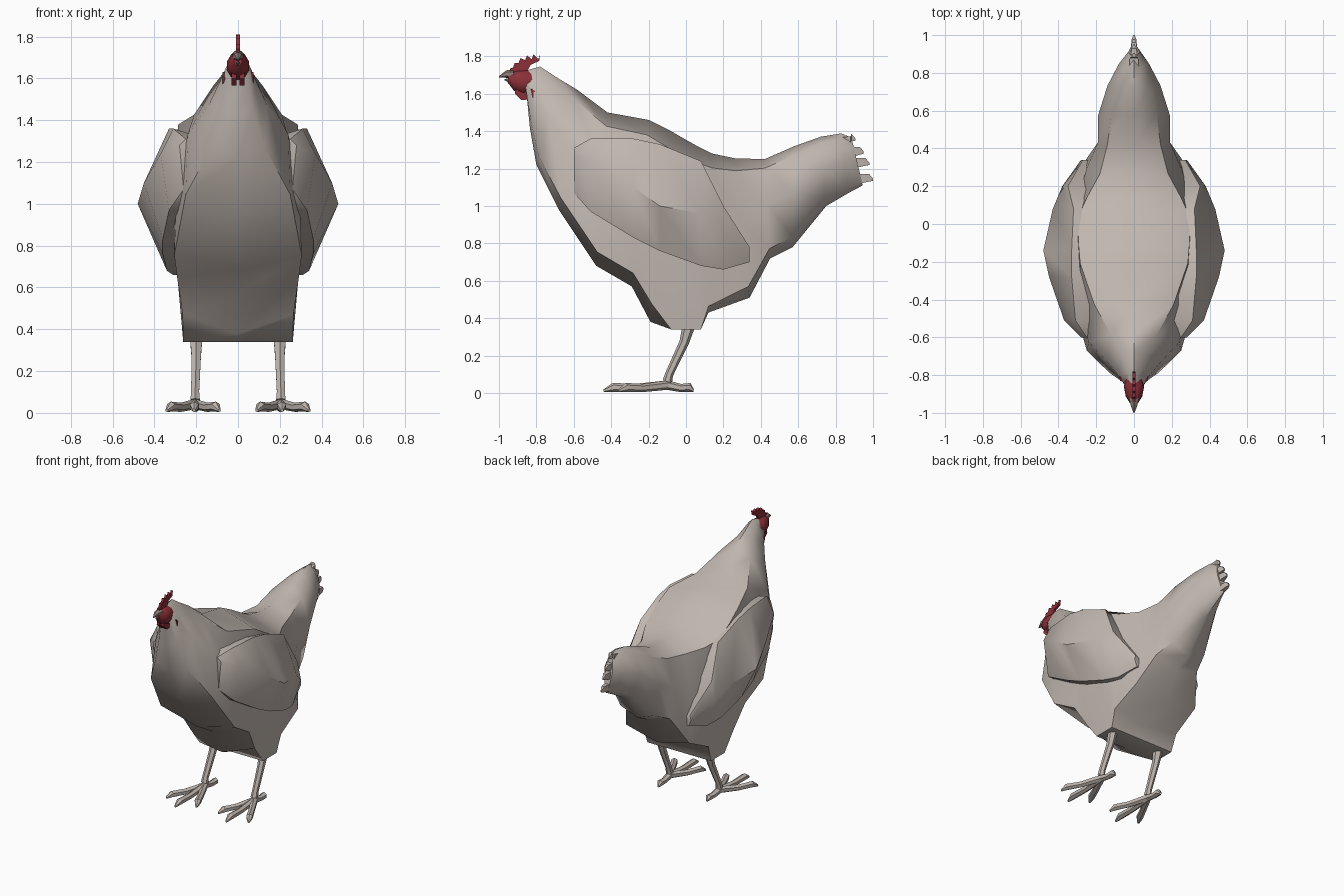
import bpy, bmesh, math
from mathutils import Vector

default_cube = bpy.data.objects.get("Cube")
if default_cube:
    bpy.data.objects.remove(default_cube, do_unlink=True)


def material(name, colour):
    mat = bpy.data.materials.new(name)
    mat.use_nodes = True
    mat.diffuse_color = (*colour, 1)
    mat.node_tree.nodes["Principled BSDF"].inputs["Base Color"].default_value = (*colour, 1)
    return mat


feather = material("warm grey feather", (0.53, 0.47, 0.43))
red = material("comb red", (0.26, 0.03, 0.04))
horn = material("beak horn", (0.3, 0.22, 0.2))


def finish(name, bm, mat, angle):
    """Turn a bmesh into a shaded object with one material."""
    bmesh.ops.recalc_face_normals(bm, faces=bm.faces)
    mesh = bpy.data.meshes.new(name)
    bm.to_mesh(mesh)
    bm.free()
    mesh.materials.append(mat)
    obj = bpy.data.objects.new(name, mesh)
    bpy.context.collection.objects.link(obj)
    bpy.ops.object.select_all(action="DESELECT")
    obj.select_set(True)
    bpy.context.view_layer.objects.active = obj
    bpy.ops.object.shade_smooth_by_angle(angle=math.radians(angle))


def loft(name, rings, mat, angle=32):
    """Skin a row of closed rings and cap both ends."""
    bm = bmesh.new()
    rows = [[bm.verts.new(p) for p in ring] for ring in rings]
    for a, b in zip(rows, rows[1:]):
        for i in range(len(a)):
            j = (i + 1) % len(a)
            bm.faces.new((a[i], a[j], b[j], b[i]))
    bm.faces.new(rows[0])
    bm.faces.new(rows[-1])
    finish(name, bm, mat, angle)


def tube(name, path, radii, mat, sides=6, squash=1.0, angle=32):
    """Tapered limb along a nearly straight path."""
    points = [Vector(p) for p in path]
    axis = (points[-1] - points[0]).normalized()
    across = axis.cross(Vector((0, 1, 0) if abs(axis.z) > 0.7 else (0, 0, 1))).normalized()
    over = axis.cross(across)
    rings = []
    for p, r in zip(points, radii):
        turns = [math.tau * (i + 0.5) / sides for i in range(sides)]
        rings.append([p + across * r * squash * math.cos(t) + over * r * math.sin(t) for t in turns])
    loft(name, rings, mat, angle)


def plate(name, outline, x, thickness, mat):
    """Flat piece from a side profile, centred on x."""
    rings = [[(x + s * thickness / 2, y, z) for y, z in outline] for s in (-1, 1)]
    loft(name, rings, mat)


# Body: slanted sections from back line to belly line
# back y, z, belly y, z, shoulder, flank and crease half widths, crease position
sections = [
    (-.87, 1.72, -.85, 1.58, .02, .045, .035, .9),
    (-.78, 1.745, -.835, 1.42, .03, .08, .07, .9),
    (-.68, 1.68, -.8, 1.22, .06, .14, .13, .9),
    (-.58, 1.62, -.68, .98, .12, .24, .25, .9),
    (-.42, 1.5, -.48, .68, .21, .29, .305, .91),
    (-.2, 1.46, -.29, .57, .285, .31, .29, .92),
    (-.08, 1.4, -.19, .38, .295, .31, .265, .91),
    (-.02, 1.365, -.08, .34, .295, .31, .262, 1),
    (.06, 1.32, .08, .34, .285, .31, .262, 1),
    (.14, 1.28, .12, .43, .25, .3, .27, .96),
    (.26, 1.255, .34, .51, .18, .25, .26, .92),
    (.42, 1.25, .45, .72, .14, .19, .18, .9),
    (.58, 1.32, .57, .78, .12, .19, .14, .9),
    (.72, 1.37, .75, 1, .07, .14, .08, .9),
    (.83, 1.388, .87, 1.07, .04, .08, .035, .93),
    (.885, 1.365, .945, 1.11, .015, .03, .015, .93),
]
rings = []
for ty, tz, by, bz, shoulder, flank, crease, low in sections:
    top, base = Vector((0, ty, tz)), Vector((0, by, bz))
    half = [top.lerp(base, t) + Vector((w, 0, 0))
            for t, w in ((.09, shoulder), (.45, flank), (low, crease))]
    mirrored = [Vector((-p.x, p.y, p.z)) for p in reversed(half)]
    rings.append([top] + half + [base] + mirrored)
loft("body", rings, feather, 48)

# Tail feather tips: root height, tip y, tip z
for n, (root, tip_y, tip_z) in enumerate(
        ((1.33, .905, 1.355), (1.29, .95, 1.285), (1.23, .98, 1.225), (1.14, 1, 1.14))):
    ends = [(.78, root, .03, .03), (.88, (root + tip_z) / 2, .022, .03),
            (tip_y - .02, tip_z + .01, .012, .02), (tip_y, tip_z, .004, .006)]
    loft("tail_feather_%d" % (n + 1),
         [[(-w, y, z - h), (w, y, z - h), (w, y, z + h), (-w, y, z + h)]
          for y, z, w, h in ends], feather)

# Wing: y, top z, ridge z, bottom z, then matching x
wing = [
    (-.6, 1.31, 1.28, 1.07, .25, .28, .26),
    (-.51, 1.36, 1.24, .97, .31, .37, .33),
    (-.28, 1.36, 1.1, .83, .33, .45, .36),
    (-.14, 1.33, 1, .76, .33, .48, .36),
    (.08, 1.24, .96, .68, .32, .43, .34),
    (.2, 1, .87, .66, .35, .38, .31),
    (.34, .78, .75, .7, .27, .28, .26),
]
for side, s in (("left", 1), ("right", -1)):
    loft(side + "_wing",
         [[(s * .15, y, top - .05), (s * xt, y, top), (s * xr, y, ridge), (s * xb, y, low), (s * .15, y, low)]
          for y, top, ridge, low, xt, xr, xb in wing], feather, 42)

    # Leg and foot
    ankle = (s * .205, -.1, .06)
    tube(side + "_shin", [(s * .2, .02, .38), (s * .2, -.01, .27), (s * .205, -.09, .1), ankle],
         (.036, .026, .022, .026), feather)
    toes = (("outer", .34, -.36), ("middle", .21, -.44), ("inner", .09, -.36), ("back", .2, .04))
    for toe, x, y in toes:
        end = Vector((s * x, y, .012))
        start = Vector(ankle) - Vector((0, 0, .018))
        middle, claw = start.lerp(end, .5), start.lerp(end, .85)
        claw.z = .03
        tube("%s_%s_toe" % (side, toe), [start, middle, claw, end],
             (.025, .022, .024, .008), feather)

    # Wattle and ear lobe
    plate(side + "_wattle", [(-.91, 1.65), (-.915, 1.6), (-.88, 1.565), (-.84, 1.57), (-.82, 1.64)],
          s * .018, .024, red)
    plate(side + "_ear_lobe", [(-.83, 1.63), (-.82, 1.58), (-.8, 1.555), (-.765, 1.555), (-.765, 1.58), (-.79, 1.6)],
          s * .062, .024, red)

# Red face
tube("face", [(0, -.95, 1.685), (0, -.91, 1.67), (0, -.86, 1.66), (0, -.79, 1.66)],
     (.025, .056, .068, .04), red, 10, .82, 40)

# Comb with a row of points
comb = [(-.94, 1.69), (-.94, 1.735)]
for y, z in ((-.915, 1.765), (-.885, 1.79), (-.85, 1.805), (-.815, 1.81), (-.78, 1.81)):
    comb += [(y - .01, z - .025), (y, z)]
comb += [(-.785, 1.775), (-.83, 1.755), (-.86, 1.7)]
plate("comb", comb, 0, .018, red)

# Beak
tube("upper_beak", [(0, -.92, 1.7), (0, -.96, 1.705), (0, -1, 1.69)], (.03, .02, .003), horn)
tube("lower_beak", [(0, -.92, 1.67), (0, -.97, 1.675)], (.018, .004), horn)
